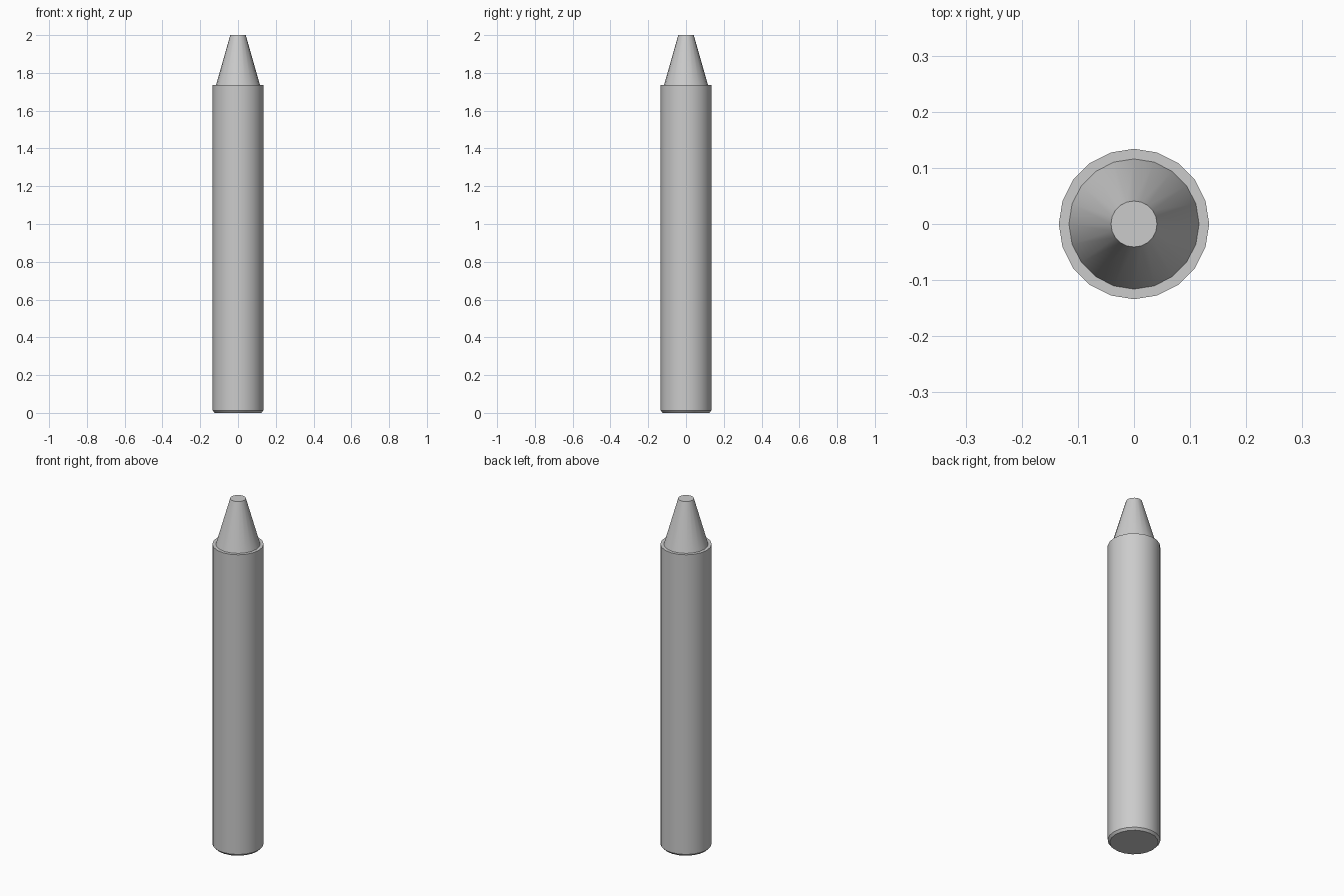
import bpy, bmesh, math

if "Cube" in bpy.data.objects:
    bpy.data.objects.remove(bpy.data.objects["Cube"])

SIDES = 20

def lathe(name, profile):
    """Revolve (radius, z) points about z and cap both ends."""
    bm = bmesh.new()
    rings = []
    for r, z in profile:
        rings.append([bm.verts.new((r * math.cos(2 * math.pi * i / SIDES),
                                    r * math.sin(2 * math.pi * i / SIDES), z))
                      for i in range(SIDES)])
    for a, b in zip(rings, rings[1:]):
        for i in range(SIDES):
            j = (i + 1) % SIDES
            bm.faces.new((a[i], a[j], b[j], b[i]))
    bm.faces.new(rings[0][::-1])
    bm.faces.new(rings[-1])
    mesh = bpy.data.meshes.new(name)
    bm.to_mesh(mesh)
    bm.free()
    obj = bpy.data.objects.new(name, mesh)
    bpy.context.collection.objects.link(obj)
    bpy.ops.object.select_all(action='DESELECT')
    obj.select_set(True)
    bpy.context.view_layer.objects.active = obj
    bpy.ops.object.shade_smooth_by_angle(angle=math.radians(40))
    return obj

# Crayon: chamfered base, straight sleeve, flat shoulder, tapered blunt tip
lathe("crayon", [
    (0.123, 0.0), (0.134, 0.012),
    (0.134, 1.737), (0.116, 1.737),
    (0.041, 2.0),
])
